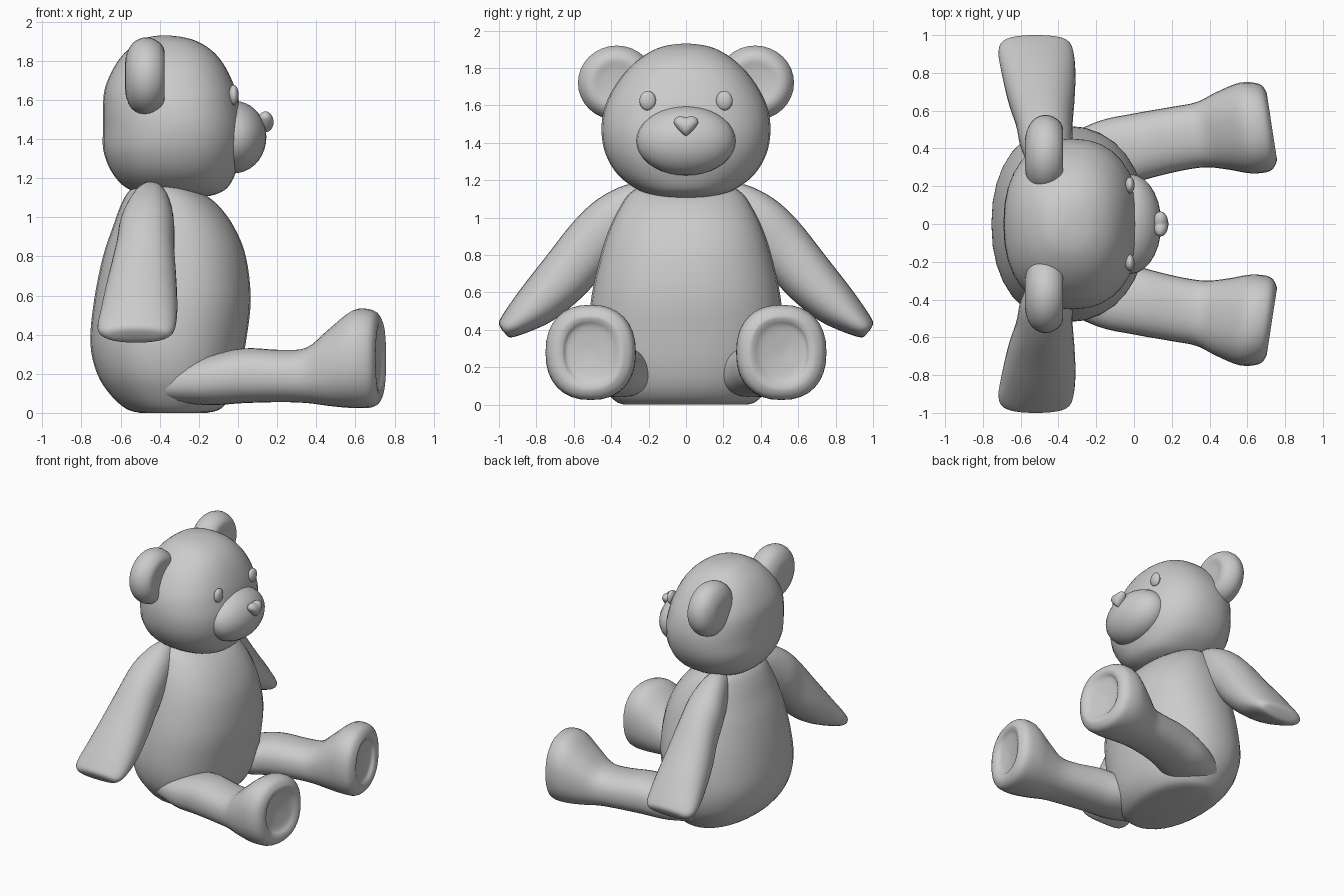
import bpy, bmesh
from math import cos, sin, pi, copysign
from mathutils import Vector

SEG = 32


def spow(v, e):
    return copysign(abs(v) ** e, v)


def finish(name, bm, mirror):
    bmesh.ops.recalc_face_normals(bm, faces=bm.faces)
    me = bpy.data.meshes.new(name)
    bm.to_mesh(me)
    bm.free()
    for p in me.polygons:
        p.use_smooth = True
    ob = bpy.data.objects.new(name, me)
    bpy.context.collection.objects.link(ob)
    if mirror:
        m = ob.modifiers.new("Mirror", 'MIRROR')
        m.use_axis = (False, True, False)
        m.use_mirror_merge = False
    return ob


def loft(name, stations, power=2.0, mirror=False, steps=4):
    """Stations are (centre, half axis u, half axis v); splined lengthwise and skinned."""
    st = [[Vector(a) for a in s] for s in stations]
    fine = []
    for i in range(len(st) - 1):
        p = [st[max(i - 1, 0)], st[i], st[i + 1], st[min(i + 2, len(st) - 1)]]
        for k in range(steps):
            t = k / steps
            fine.append([0.5 * (2 * b + (c - a) * t + (2 * a - 5 * b + 4 * c - d) * t * t
                                + (3 * b - a - 3 * c + d) * t ** 3)
                         for a, b, c, d in zip(*p)])
    fine.append(st[-1])
    bm = bmesh.new()
    rings = []
    for c, u, v in fine:
        rings.append([bm.verts.new(c + u * spow(cos(a), 2 / power) + v * spow(sin(a), 2 / power))
                      for a in (2 * pi * j / SEG for j in range(SEG))])
    for r, s in zip(rings, rings[1:]):
        for j in range(SEG):
            n = (j + 1) % SEG
            bm.faces.new((r[j], r[n], s[n], s[j]))
    for r, f in ((rings[0], fine[0]), (rings[-1], fine[-1])):
        tip = bm.verts.new(f[0])
        for j in range(SEG):
            bm.faces.new((r[j], r[(j + 1) % SEG], tip))
    return finish(name, bm, mirror)


def upright(rows):
    """Rows of (z, back x, front x, half width in y)."""
    return [(((b + f) / 2, 0, z), ((f - b) / 2, 0, 0), (0, w, 0)) for z, b, f, w in rows]


def ellipsoid(name, centre, radii, mirror=False, bend=None):
    bm = bmesh.new()
    bmesh.ops.create_uvsphere(bm, u_segments=28, v_segments=18, radius=1)
    for v in bm.verts:
        if bend:
            v.co = bend(v.co)
        v.co = Vector(c + r * a for c, r, a in zip(centre, radii, v.co))
    return finish(name, bm, mirror)


# Body
loft("body", upright([
    (0.0, -0.50, -0.16, 0.33), (0.02, -0.57, -0.09, 0.38), (0.09, -0.65, -0.03, 0.44),
    (0.20, -0.72, 0.01, 0.495), (0.36, -0.755, 0.04, 0.52), (0.58, -0.735, 0.065, 0.505),
    (0.80, -0.69, 0.04, 0.455), (0.95, -0.64, -0.02, 0.405), (1.06, -0.60, -0.10, 0.35),
    (1.13, -0.56, -0.19, 0.30), (1.18, -0.50, -0.27, 0.22)]), 2.2)

# Head
loft("head", upright([
    (1.105, -0.34, -0.18, 0.06), (1.115, -0.46, -0.12, 0.16), (1.15, -0.57, -0.055, 0.26),
    (1.23, -0.645, -0.01, 0.365), (1.34, -0.688, 0.025, 0.43), (1.46, -0.69, 0.03, 0.452),
    (1.57, -0.69, 0.01, 0.44), (1.66, -0.68, -0.015, 0.405), (1.76, -0.638, -0.06, 0.34),
    (1.84, -0.58, -0.12, 0.26), (1.895, -0.51, -0.20, 0.175), (1.92, -0.46, -0.28, 0.10),
    (1.93, -0.39, -0.36, 0.02)]), 2.3)

# Muzzle, nose and eyes
ellipsoid("muzzle", (-0.02, 0, 1.41), (0.165, 0.265, 0.185))
ellipsoid("nose", (0.14, 0, 1.49), (0.042, 0.066, 0.05), bend=lambda p: Vector((
    p.x, p.y * (1 + 0.25 * min(p.z, 0)), p.z + 0.5 * abs(p.y) - 0.1)))
ellipsoid("eye", (-0.022, 0.205, 1.625), (0.025, 0.044, 0.052), mirror=True)

# Ears: rounded discs with a slightly dished front
loft("ear", [((x, 0.37, 1.72), (0, r, 0), (0, 0, r * 0.96)) for x, r in (
    (-0.578, 0.03), (-0.572, 0.11), (-0.54, 0.175), (-0.49, 0.205), (-0.44, 0.203),
    (-0.395, 0.175), (-0.376, 0.135), (-0.385, 0.08), (-0.39, 0.02))], mirror=True)

# Arms: rows of top (y, z), bottom (y, z), centre x, half width
arm = []
for ty, tz, by, bz, cx, w in (
        (0.20, 1.18, 0.22, 0.85, -0.44, 0.08), (0.32, 1.175, 0.32, 0.80, -0.45, 0.115),
        (0.47, 1.10, 0.38, 0.78, -0.465, 0.14), (0.60, 0.98, 0.46, 0.68, -0.475, 0.15),
        (0.75, 0.79, 0.56, 0.57, -0.49, 0.175), (0.89, 0.61, 0.71, 0.45, -0.505, 0.195),
        (0.98, 0.48, 0.85, 0.385, -0.52, 0.198), (1.0, 0.435, 0.93, 0.36, -0.52, 0.165),
        (0.985, 0.40, 0.955, 0.365, -0.52, 0.10)):
    arm.append(((cx, (ty + by) / 2, (tz + bz) / 2), (w, 0, 0), (0, (ty - by) / 2, (tz - bz) / 2)))
loft("arm", arm, 2.2, mirror=True)

# Legs with upturned feet and recessed soles: outer (x, y), inner (x, y), low z, high z
leg = []
for ox, oy, ix, iy, lo, hi in (
        (-0.45, 0.42, -0.35, 0.15, 0.06, 0.22), (-0.20, 0.54, -0.10, 0.18, 0.04, 0.29),
        (0.0, 0.585, 0.06, 0.235, 0.05, 0.33), (0.20, 0.62, 0.24, 0.28, 0.055, 0.322),
        (0.33, 0.645, 0.38, 0.30, 0.05, 0.335), (0.44, 0.70, 0.50, 0.288, 0.035, 0.43),
        (0.56, 0.748, 0.62, 0.268, 0.025, 0.525), (0.66, 0.742, 0.72, 0.28, 0.03, 0.525),
        (0.70, 0.70, 0.755, 0.33, 0.07, 0.48), (0.70, 0.66, 0.75, 0.36, 0.11, 0.45),
        (0.68, 0.63, 0.725, 0.40, 0.15, 0.41), (0.685, 0.53, 0.695, 0.49, 0.26, 0.30)):
    leg.append((((ox + ix) / 2, (oy + iy) / 2, (lo + hi) / 2),
                ((ox - ix) / 2, (oy - iy) / 2, 0), (0, 0, (hi - lo) / 2)))
loft("leg", leg, 2.3, mirror=True)
